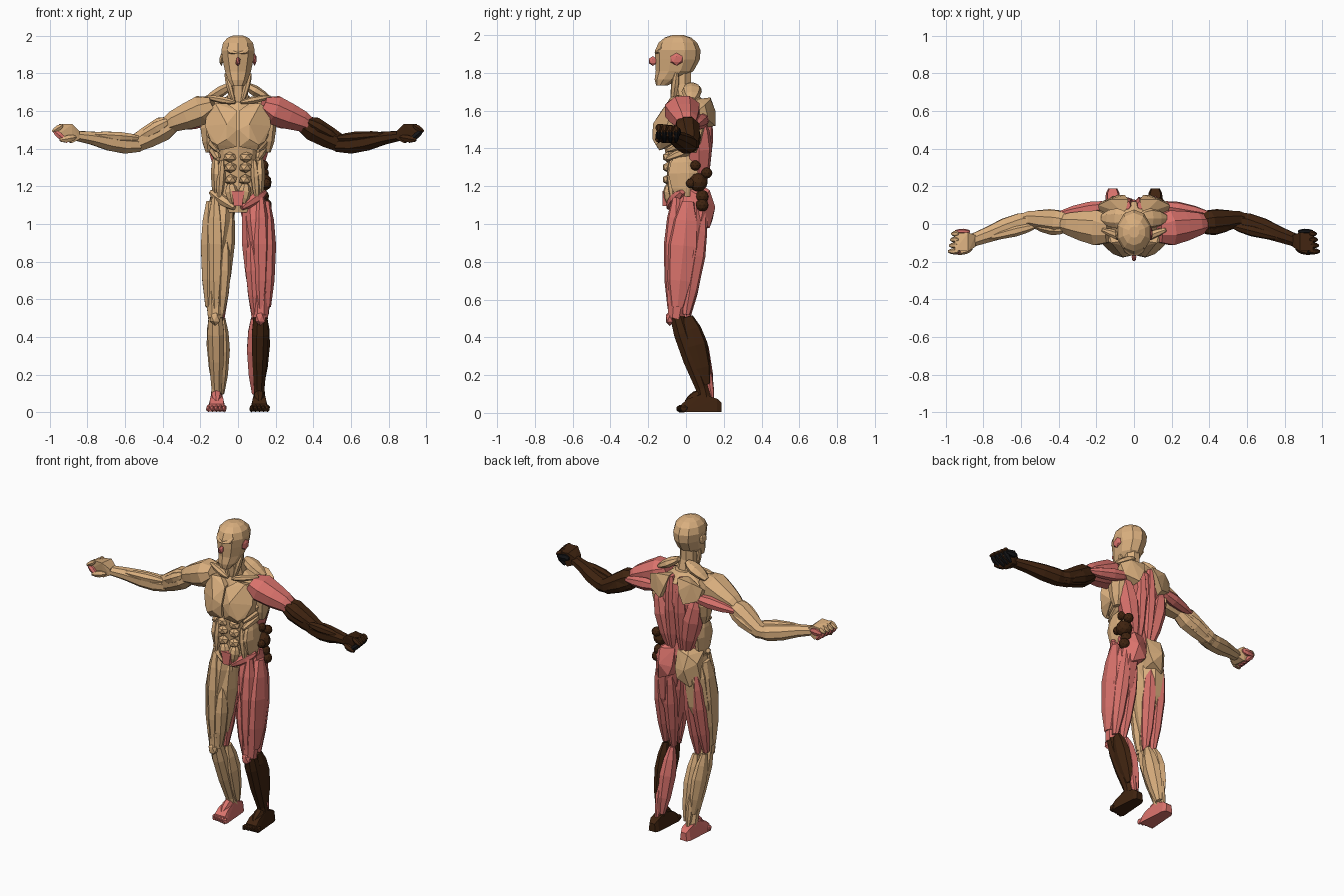
import bpy, bmesh, math
from mathutils import Vector


def material(name, rgb):
    m = bpy.data.materials.new(name)
    m.diffuse_color = (*rgb, 1)
    return m


TAN = material("tan", (0.70, 0.43, 0.21))
PINK = material("pink", (0.70, 0.17, 0.15))
BROWN = material("dark_brown", (0.050, 0.017, 0.005))
BLACK = material("black", (0.007, 0.007, 0.008))


def finish(bm, name, mat):
    bmesh.ops.recalc_face_normals(bm, faces=bm.faces)
    me = bpy.data.meshes.new(name)
    bm.to_mesh(me)
    bm.free()
    me.materials.append(mat)
    ob = bpy.data.objects.new(name, me)
    bpy.context.collection.objects.link(ob)
    return ob


def tube(name, mat, rings, n=8, level=False):
    """Loft through rings (x, y, z, width radius, depth radius)."""
    bm = bmesh.new()
    pts = [Vector(r[:3]) for r in rings]
    loops = []
    for i, r in enumerate(rings):
        t = pts[min(i + 1, len(pts) - 1)] - pts[max(i - 1, 0)]
        t = Vector((0, 0, 1)) if level else t.normalized()
        u = Vector((0, 1, 0)).cross(t).normalized()
        v = t.cross(u)
        loops.append([bm.verts.new(pts[i] + u * r[3] * math.cos(a) + v * r[4] * math.sin(a))
                      for a in [2 * math.pi * (k + 0.5) / n for k in range(n)]])
    for a, b in zip(loops, loops[1:]):
        for k in range(n):
            bm.faces.new((a[k], a[(k + 1) % n], b[(k + 1) % n], b[k]))
    bm.faces.new(loops[0])
    bm.faces.new(loops[-1])
    return finish(bm, name, mat)


SPINDLE = ((0, .4), (.18, .8), (.42, 1), (.75, .8), (1, .4))


def muscle(name, mat, p, q, a, b, n=7):
    p, q = Vector(p), Vector(q)
    return tube(name, mat, [(*p.lerp(q, f), a * s, b * s) for f, s in SPINDLE], n)


def blob(name, mat, c, r, sub=1):
    bm = bmesh.new()
    bmesh.ops.create_icosphere(bm, subdivisions=sub, radius=1)
    for v in bm.verts:
        v.co = Vector(c) + Vector([v.co[i] * r[i] for i in range(3)])
    return finish(bm, name, mat)


def hull(name, mat, points):
    bm = bmesh.new()
    for p in points:
        bm.verts.new(p)
    bmesh.ops.convex_hull(bm, input=bm.verts)
    return finish(bm, name, mat)


# Head, neck and face
tube("head", TAN, [(0, -.13, 1.732, .035, .028), (0, -.098, 1.765, .056, .068),
                   (0, -.06, 1.81, .072, .100), (0, -.045, 1.87, .086, .118),
                   (0, -.043, 1.92, .093, .120), (0, -.043, 1.96, .084, .102),
                   (0, -.043, 1.987, .06, .07), (0, -.043, 2.0, .028, .03)], 10, True)
tube("neck", TAN, [(0, .01, 1.60, .085, .075), (0, -.01, 1.66, .062, .062),
                   (0, -.025, 1.74, .052, .055), (0, -.03, 1.82, .05, .06)], 8, True)
blob("nose", PINK, (0, -.175, 1.863), (.014, .026, .026))
hull("brow", TAN, [(x * s, y, z) for s in (-1, 1) for x, y, z in
                   ((.05, -.15, 1.91), (.06, -.13, 1.94), (.05, -.13, 1.90), (.02, -.168, 1.905))])

# Torso core, with an exposed pink back
core = tube("torso_core", TAN, [(0, .01, 1.06, .08, .08), (0, .01, 1.15, .125, .095),
                                (0, .0, 1.25, .11, .09), (0, .0, 1.38, .13, .11),
                                (0, .0, 1.50, .16, .13), (0, .02, 1.62, .14, .10),
                                (0, .01, 1.68, .06, .06)], 10, True)
core.data.materials.append(PINK)
for f in core.data.polygons:
    f.material_index = int(f.normal.y > .3 and f.center.z < 1.6)
hull("lower_belly", PINK, [(s * x, y, z) for s in (-1, 1) for x, y, z in
                           ((.034, -.125, 1.175), (.034, -.06, 1.175),
                            (.022, -.125, 1.095), (.022, -.05, 1.095))])

# Body halves: s = -1 is the tan side, s = 1 the pink and brown side
for s in (-1, 1):
    side = "left" if s > 0 else "right"

    def pick(l, r):
        return r if s > 0 else l

    def M(name, mat, p, q, a, b, n=7):
        muscle(side + "_" + name, mat, (p[0] * s, *p[1:]), (q[0] * s, *q[1:]), a, b, n)

    def T(name, mat, rings, n=8):
        tube(side + "_" + name, mat, [(r[0] * s, *r[1:]) for r in rings], n)

    def B(name, mat, c, r, sub=1):
        blob(side + "_" + name, mat, (c[0] * s, *c[1:]), r, sub)

    def H(name, mat, pts):
        hull(side + "_" + name, mat, [(p[0] * s, *p[1:]) for p in pts])

    limb, shoulder = pick(TAN, BROWN), pick(TAN, PINK)
    B("ear", shoulder, (.088, -.05, 1.872), (.012, .038, .034))
    M("neck_cord", TAN, (.065, -.05, 1.80), (.02, -.07, 1.64), .018, .022)

    # Chest
    H("chest", TAN, [(.004, -.13, 1.60), (.004, -.165, 1.50), (.008, -.155, 1.41),
                     (.06, -.178, 1.45), (.06, -.175, 1.53), (.11, -.16, 1.42),
                     (.10, -.14, 1.39), (.145, -.13, 1.44), (.175, -.10, 1.52),
                     (.165, -.08, 1.60), (.12, -.10, 1.64), (.06, -.09, 1.64),
                     (.02, -.04, 1.60), (.02, -.04, 1.42), (.15, -.03, 1.45), (.14, -.02, 1.62)])
    M("collar_bone", TAN, (.015, -.085, 1.645), (.17, -.03, 1.675), .02, .025)
    M("trapezius", TAN, (.03, .03, 1.74), (.17, .03, 1.66), .03, .055)
    for i, z in enumerate((1.465, 1.42, 1.375)):
        M("rib_%d" % i, TAN, (.165 - .014 * i, .07, z + .04), (.105, -.10, z - .03), .028, .028)

    # Belly
    for i, (z, x, w) in enumerate(((1.355, .042, .040), (1.30, .040, .038), (1.235, .038, .036))):
        B("ab_%d" % i, TAN, (x, -.092, z), (w, .034, .030))
    M("ab_low", TAN, (.04, -.085, 1.215), (.028, -.09, 1.11), .036, .035)
    M("oblique", TAN, (.115, -.02, 1.37), (.115, -.01, 1.13), .032, .085, 8)
    M("waist_strap", TAN, (.085, -.075, 1.34), (.10, -.07, 1.13), .025, .03)
    M("hip_crest", shoulder, (.145, -.02, 1.17), (.02, -.09, 1.085), .032, .04)

    # Back
    M("spine_muscle", PINK, (.035, .10, 1.66), (.032, .075, 1.16), .042, .056)
    M("back_wing", PINK, (.135, .07, 1.56), (.06, .07, 1.18), .06, .07)
    H("shoulder_blade", TAN, [(.03, .13, 1.67), (.05, .155, 1.60), (.085, .155, 1.52),
                              (.17, .12, 1.55), (.19, .10, 1.63), (.13, .13, 1.66),
                              (.05, .05, 1.66), (.10, .05, 1.50), (.18, .04, 1.58)])
    M("armpit", TAN, (.16, .04, 1.60), (.155, .03, 1.38), .045, .065)
    M("rear_shoulder", PINK, (.12, .10, 1.56), (.39, .055, 1.52), .04, .038)

    # Arm
    T("shoulder", shoulder, [(.13, -.03, 1.635, .045, .075), (.19, -.02, 1.605, .085, .10),
                             (.27, -.01, 1.572, .075, .085), (.34, .0, 1.545, .06, .065),
                             (.40, .005, 1.515, .035, .04)])
    T("upper_arm", limb, [(.34, .005, 1.532, .045, .05), (.40, .01, 1.505, .07, .066),
                          (.48, .018, 1.46, .062, .058), (.55, .025, 1.425, .05, .048),
                          (.60, .015, 1.42, .04, .04)])
    M("biceps", limb, (.36, -.03, 1.55), (.53, -.005, 1.455), .035, .04)
    M("triceps", limb, (.35, .045, 1.51), (.57, .045, 1.405), .045, .035)
    T("forearm", limb, [(.52, .02, 1.42, .04, .045), (.60, .006, 1.422, .052, .056),
                        (.68, -.02, 1.435, .05, .055), (.77, -.055, 1.455, .038, .044),
                        (.86, -.088, 1.468, .028, .036)])
    M("forearm_top", limb, (.52, -.01, 1.455), (.78, -.075, 1.475), .028, .03)

    # Fist with curled fingers and a thumb
    H("palm", limb, [(x, y, z) for x, y, z in
                     ((.84, -.12, 1.49), (.84, -.06, 1.49), (.84, -.12, 1.45), (.84, -.06, 1.45),
                      (.88, -.145, 1.53), (.88, -.045, 1.52), (.95, -.14, 1.53), (.95, -.05, 1.51),
                      (.96, -.14, 1.47), (.95, -.05, 1.46), (.88, -.13, 1.43), (.89, -.05, 1.43))])
    for i in range(4):
        y = -.145 + .031 * i
        M("finger_%d" % i, limb, (.93, y, 1.525 - .004 * i), (.985 - .006 * i, y, 1.49), .017, .017, 6)
        M("fingertip_%d" % i, pick(PINK, BLACK), (.978 - .006 * i, y, 1.495), (.905, y, 1.435), .019, .017, 6)
    M("thumb", limb, (.86, -.13, 1.46), (.945, -.155, 1.445), .022, .02, 6)
    M("knuckle_pad", pick(PINK, BLACK), (.87, -.04, 1.49), (.95, -.038, 1.485), .024, .014, 6)

    # Upper leg
    back_leg = PINK
    T("thigh", shoulder, [(.085, .02, 1.14, .06, .085), (.098, .015, 1.02, .082, .11),
                          (.115, .0, .85, .078, .105), (.122, -.03, .68, .06, .07),
                          (.12, -.055, .50, .042, .045)])
    M("thigh_front", shoulder, (.12, -.05, 1.14), (.12, -.075, .55), .05, .058)
    M("thigh_outer", shoulder, (.15, .01, 1.12), (.155, -.045, .56), .05, .088)
    M("thigh_inner_front", shoulder, (.07, -.055, .92), (.09, -.06, .52), .042, .05)
    M("thigh_inner", shoulder, (.045, .0, 1.11), (.08, -.01, .60), .043, .075)
    M("hamstring_outer", back_leg, (.13, .085, 1.06), (.145, .0, .52), .045, .055)
    M("hamstring_inner", back_leg, (.065, .075, 1.04), (.088, .0, .50), .042, .055)
    H("buttock", shoulder, [(.01, .10, 1.19), (.01, .13, 1.08), (.03, .14, 1.02), (.09, .155, 1.09),
                            (.10, .125, 1.18), (.15, .10, 1.13), (.16, .08, 1.02), (.11, .125, .98),
                            (.06, .05, 1.22), (.14, .02, 1.18), (.03, .04, 1.0), (.15, .02, .97)])
    B("kneecap", shoulder, (.12, -.085, .50), (.032, .026, .04))

    # Lower leg
    T("shin", limb, [(.12, -.05, .525, .038, .04), (.118, -.02, .42, .048, .048),
                     (.115, .03, .28, .042, .048), (.113, .085, .13, .03, .036),
                     (.113, .10, .06, .034, .04)])
    M("calf_outer", limb, (.14, .01, .51), (.125, .105, .15), .036, .066)
    M("calf_inner", shoulder, (.085, .02, .50), (.09, .12, .10), .044, .062)
    M("heel_cord", shoulder, (.11, .10, .30), (.112, .14, .06), .022, .024)

    # Foot
    foot = pick(PINK, BROWN)
    H("foot", foot, [(x, y, z) for w, y, h in ((.024, .188, .055), (.036, .165, .075), (.038, .09, .10),
                                              (.046, .01, .075), (.05, -.025, .045))
                     for x, z in ((.113 - w, .004), (.113 + w, .004),
                                  (.113 - w * .75, h), (.113 + w * .75, h))])
    M("instep", foot, (.113, .09, .11), (.113, .0, .055), .03, .03)
    for i in range(5):
        B("toe_%d" % i, foot, (.073 + .021 * i, -.032 + .005 * i, .022), (.014, .022, .021))

# Dark clustered lumps hanging at the hip
for i, (x, y, z, r) in enumerate(((.135, .05, 1.31, .028), (.13, .065, 1.22, .050),
                                  (.135, .11, 1.27, .030), (.15, .025, 1.215, .026),
                                  (.13, .085, 1.145, .036), (.145, .085, 1.10, .035))):
    blob("hip_lump_%d" % i, BROWN, (x, y, z), (r, r, r), 2)
